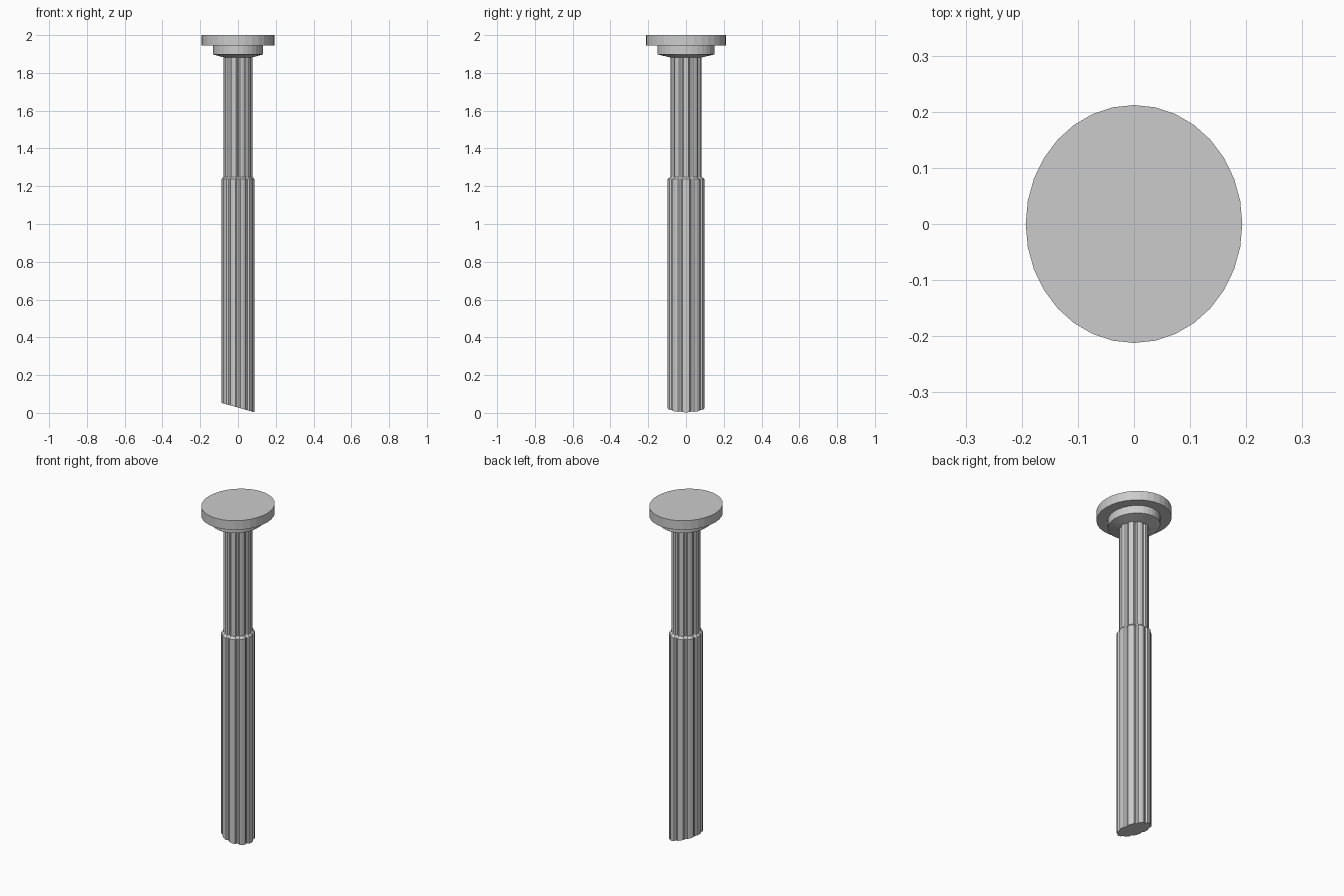
import bpy, bmesh
from math import cos, sin, pi

if "Cube" in bpy.data.objects:
    bpy.data.objects.remove(bpy.data.objects["Cube"])

SLOPE = -0.285  # tilt of the cut at the foot


def loft(name, rings):
    """Skin a list of vertex rings and cap both ends."""
    bm = bmesh.new()
    loops = [[bm.verts.new(p) for p in ring] for ring in rings]
    for a, b in zip(loops, loops[1:]):
        n = len(a)
        for i in range(n):
            j = (i + 1) % n
            bm.faces.new((a[i], a[j], b[j], b[i]))
    bm.faces.new(loops[0][::-1])
    bm.faces.new(loops[-1])
    mesh = bpy.data.meshes.new(name)
    bm.to_mesh(mesh)
    bm.free()
    obj = bpy.data.objects.new(name, mesh)
    bpy.context.collection.objects.link(obj)
    return obj


def oval(rx, ry, z, n=32):
    return [(rx * cos(2 * pi * i / n), ry * sin(2 * pi * i / n), z) for i in range(n)]


def fluted(rx, ry, z, slope=0, lobes=10, depth=0.09):
    """Oval with flat ridges separated by shallow grooves."""
    ring = []
    for k in range(lobes):
        for off, r in ((-0.28, 1), (0, 1.01), (0.28, 1), (0.42, 1 - depth), (0.58, 1 - depth)):
            a = 2 * pi * (k + off) / lobes
            x, y = rx * r * cos(a), ry * r * sin(a)
            ring.append((x, y, z + slope * x))
    return ring


# Fluted shaft: slanted foot, wide lower part, small step, narrow upper part
loft("fluted_shaft", [
    fluted(0.087, 0.099, 0.028, SLOPE),
    fluted(0.087, 0.099, 1.237),
    fluted(0.076, 0.083, 1.25),
    fluted(0.076, 0.083, 1.89),
])

# Collar under the top plate, tapered towards the shaft
loft("collar", [oval(0.075, 0.083, 1.882), oval(0.133, 0.152, 1.898), oval(0.133, 0.152, 1.945)])

# Oval top plate
loft("top_plate", [oval(0.193, 0.212, 1.945), oval(0.193, 0.212, 2.0)])
